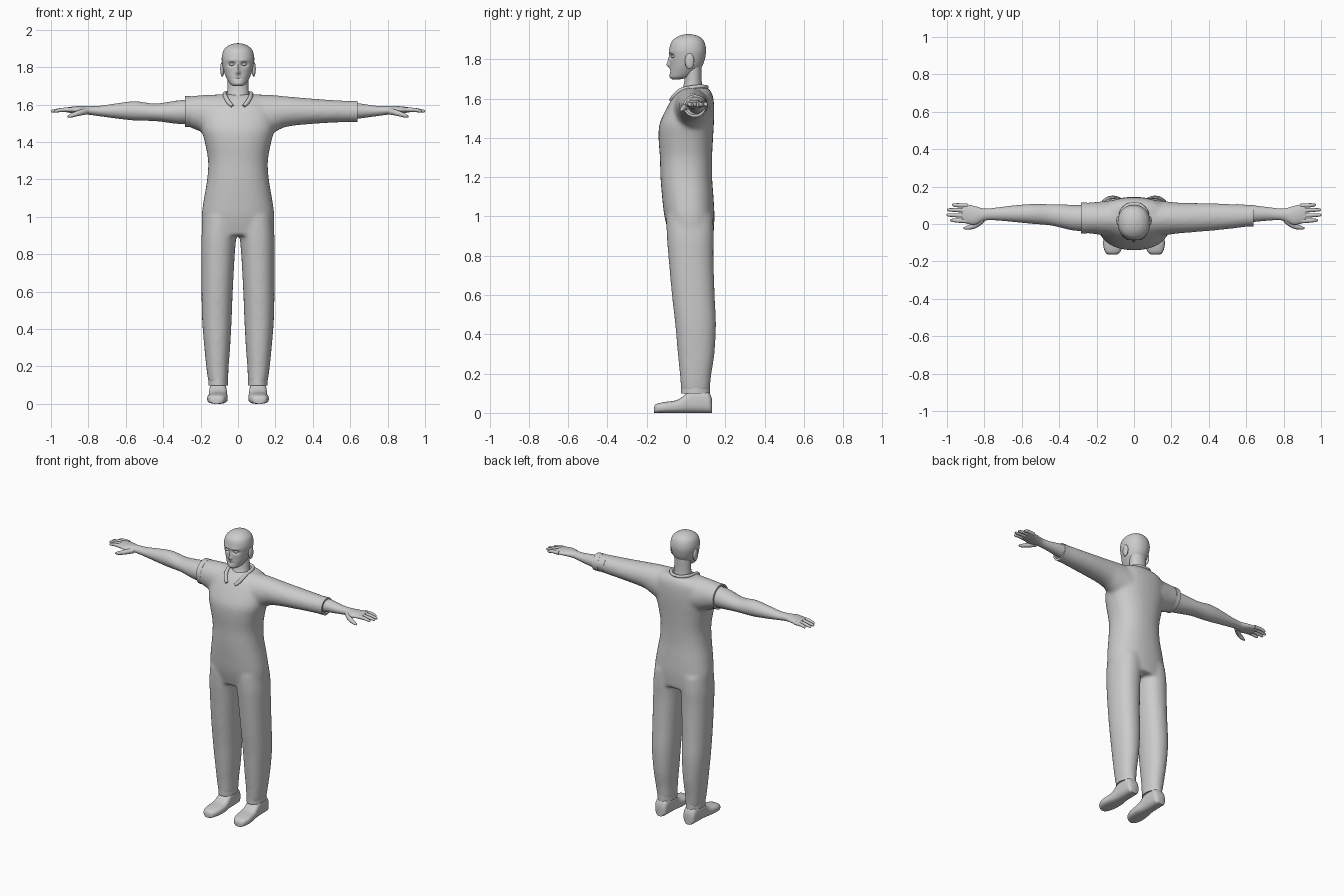
import bpy
import bmesh
from math import cos, sin, pi, exp

cube = bpy.data.objects.get("Cube")
if cube:
    bpy.data.objects.remove(cube)

grey = bpy.data.materials.new("plain grey")
grey.use_nodes = True
grey.diffuse_color = (.6, .6, .6, 1)
grey.node_tree.nodes["Principled BSDF"].inputs["Base Color"].default_value = grey.diffuse_color


def spline(rows, steps):
    """Catmull-Rom interpolation through a list of equal-length tuples."""
    result = []
    last = len(rows) - 1
    for i in range(last):
        before, start, end, after = (rows[max(0, min(last, k))] for k in (i - 1, i, i + 1, i + 2))
        for s in range(steps):
            t = s / steps
            result.append([b + t * ((c - a) + t * ((2 * a - 5 * b + 4 * c - d) + t * (3 * b - a - 3 * c + d))) / 2
                           for a, b, c, d in zip(before, start, end, after)])
    result.append(list(rows[last]))
    return result


def loft(bm, axis, rows, steps=4, sides=32, power=2.0, mirror=1):
    """Skin rings given as (position, low a, high a, low b, high b) along an axis."""
    def rounded(value):
        return (abs(value) ** (2 / power)) * (1 if value >= 0 else -1)

    rings = []
    for pos, a_low, a_high, b_low, b_high in spline(rows, steps):
        ring = []
        for k in range(sides):
            angle = 2 * pi * k / sides
            a = (a_low + a_high) / 2 + (a_high - a_low) / 2 * rounded(cos(angle))
            b = (b_low + b_high) / 2 + (b_high - b_low) / 2 * rounded(sin(angle))
            x, y, z = {"x": (pos, a, b), "y": (a, pos, b), "z": (a, b, pos)}[axis]
            ring.append(bm.verts.new((x * mirror, y, z)))
        rings.append(ring)
    for lower, upper in zip(rings, rings[1:]):
        for k in range(sides):
            n = (k + 1) % sides
            bm.faces.new((lower[k], lower[n], upper[n], upper[k]))
    bm.faces.new(rings[0])
    bm.faces.new(rings[-1])


def finish(name, bm):
    """Turn the bmesh into a smooth shaded object."""
    bmesh.ops.recalc_face_normals(bm, faces=bm.faces)
    mesh = bpy.data.meshes.new(name)
    bm.to_mesh(mesh)
    bm.free()
    mesh.materials.append(grey)
    obj = bpy.data.objects.new(name, mesh)
    bpy.context.collection.objects.link(obj)
    bpy.ops.object.select_all(action="DESELECT")
    obj.select_set(True)
    bpy.context.view_layer.objects.active = obj
    bpy.ops.object.shade_smooth_by_angle(angle=pi / 4)
    return obj


def part(name, axis, rows, **options):
    bm = bmesh.new()
    loft(bm, axis, rows, **options)
    return finish(name, bm)


def tube(name, points, radii, mirror=1):
    """A round tapered tube through a few points."""
    curve = bpy.data.curves.new(name, "CURVE")
    curve.dimensions = "3D"
    curve.bevel_depth = 1
    curve.bevel_resolution = 3
    curve.use_fill_caps = True
    path = curve.splines.new("POLY")
    dense = spline([(*p, r) for p, r in zip(points, radii)], 4)
    path.points.add(len(dense) - 1)
    for point, (x, y, z, radius) in zip(path.points, dense):
        point.co = (x * mirror, y, z, 1)
        point.radius = radius
    path.use_smooth = True
    curve.materials.append(grey)
    obj = bpy.data.objects.new(name, curve)
    bpy.context.collection.objects.link(obj)


def ellipsoid(name, centre, size):
    bm = bmesh.new()
    bmesh.ops.create_uvsphere(bm, u_segments=20, v_segments=12, radius=1)
    bmesh.ops.scale(bm, vec=size, verts=bm.verts)
    bmesh.ops.translate(bm, vec=centre, verts=bm.verts)
    return finish(name, bm)


# Overall: trunk, trouser legs and sleeves fused into one soft garment
trunk = [(.9, .19, -.085, .14), (1, .195, -.11, .145), (1.1, .182, -.122, .14), (1.2, .165, -.13, .133),
         (1.3, .16, -.133, .133), (1.4, .178, -.14, .138), (1.47, .195, -.135, .142), (1.54, .195, -.105, .144),
         (1.6, .185, -.07, .14), (1.635, .15, -.04, .128), (1.655, .1, -.015, .11)]
leg = [(.11, .053, .158, -.025, .12), (.2, .05, .17, -.032, .13), (.3, .042, .18, -.042, .145),
       (.45, .034, .192, -.055, .153), (.6, .028, .195, -.072, .146), (.8, .017, .196, -.09, .14),
       (.9, .008, .195, -.098, .142), (1, .0, .185, -.1, .138)]
sleeve = [(.1, -.07, .13, 1.41, 1.655), (.2, -.055, .118, 1.455, 1.65), (.27, -.048, .113, 1.483, 1.643),
          (.45, -.033, .11, 1.5, 1.628), (.63, -.012, .1, 1.508, 1.618)]
bm = bmesh.new()
loft(bm, "z", [(z, -w, w, f, b) for z, w, f, b in trunk], power=2.3)
for side in (1, -1):
    loft(bm, "z", leg, power=2.2, mirror=side)
loft(bm, "x", sleeve)
loft(bm, "x", sleeve[:3], mirror=-1)
overall = finish("overall", bm)
remesh = overall.modifiers.new("fuse", "REMESH")
remesh.mode = "VOXEL"
remesh.voxel_size = .011
remesh.use_smooth_shade = True
relax = overall.modifiers.new("soften", "SMOOTH")
relax.factor = .5
relax.iterations = 8


def hem(name, axis, ring, start, end, mirror=1):
    """Open cuff with a turned-in edge at the end of a sleeve or leg."""
    a_low, a_high, b_low, b_high = ring
    t = .012
    outer = (a_low, a_high, b_low, b_high)
    inner = (a_low + t, a_high - t, b_low + t, b_high - t)
    back = end + (start - end) * .6
    part(name, axis, [(start, *outer), (end, *outer), (end, *inner), (back, *inner)], steps=1, mirror=mirror)


hem("long_sleeve_hem", "x", (-.014, .102, 1.506, 1.62), .6, .64)
hem("short_sleeve_hem", "x", (-.05, .115, 1.481, 1.645), .25, .283, mirror=-1)

# Shoes, trouser hems, arms, hands and ears on both sides
shoe = [(-.164, .095, .135, 0, .028), (-.152, .075, .153, 0, .045), (-.11, .058, .165, 0, .055),
        (-.05, .055, .16, 0, .064), (-.015, .058, .156, 0, .085), (.02, .06, .154, 0, .115),
        (.09, .062, .152, 0, .118), (.12, .066, .148, 0, .1), (.132, .08, .134, 0, .07)]
arm = [(.22, -.035, .1, 1.495, 1.63), (.32, -.035, .102, 1.497, 1.622), (.44, -.008, .105, 1.512, 1.605),
       (.55, .002, .106, 1.515, 1.617), (.65, .012, .098, 1.526, 1.606), (.74, .02, .087, 1.538, 1.593),
       (.8, .018, .082, 1.546, 1.592), (.85, -.004, .095, 1.55, 1.592), (.9, .004, .106, 1.556, 1.587),
       (.92, .01, .105, 1.56, 1.583)]
fingers = {"index": (.016, .975), "middle": (.044, .992), "ring": (.072, .99), "little": (.098, .965)}
for side, label in ((1, "left"), (-1, "right")):
    part(label + "_shoe", "y", shoe, power=2.8, mirror=side)
    hem(label + "_trouser_hem", "z", (.053, .159, -.026, .122), .15, .098, mirror=side)
    part(label + "_arm", "x", arm if side < 0 else arm[3:], mirror=side)
    for finger, (y, tip) in fingers.items():
        tube(label + "_" + finger + "_finger",
             [(.89, y, 1.572), (.94, y + .002, 1.572), (tip, y + .004, 1.565), (tip + .008, y + .004, 1.563)],
             [.012, .011, .008, .003], side)
    tube(label + "_thumb", [(.81, .025, 1.565), (.85, -.008, 1.555), (.89, -.02, 1.542), (.912, -.022, 1.536)],
         [.018, .015, .011, .004], side)
    ellipsoid(label + "_ear", (side * .084, .018, 1.79), (.011, .024, .04))
    ellipsoid(label + "_eye", (side * .033, -.066, 1.815), (.014, .012, .008))
    # Collar lapel from the open front round to the nape
    tube(label + "_collar", [(.03, -.078, 1.592), (.05, -.06, 1.612), (.068, -.02, 1.645), (.068, .06, 1.66),
                             (.035, .1, 1.66), (0, .106, 1.658)], [.009, .012, .012, .011, .01, .01], side)

# Neck
part("neck", "z", [(1.58, -.065, .065, -.06, .085), (1.64, -.06, .06, -.025, .085),
                   (1.69, -.056, .056, -.008, .08), (1.77, -.056, .056, -.01, .08)])

# Head, with sockets, brow, nose, lips and chin pushed in or out of the face
skull = [(1.698, .022, -.07, -.03), (1.71, .042, -.081, .02), (1.74, .06, -.082, .062), (1.77, .073, -.081, .085),
         (1.81, .083, -.083, .098), (1.85, .087, -.085, .102), (1.89, .077, -.073, .092),
         (1.914, .053, -.045, .07), (1.925, .025, -.015, .04), (1.928, .005, .008, .018)]
features = [(.033, 1.815, .017, .011, .018), (.03, 1.837, .025, .008, -.004), (0, 1.772, .011, .013, -.018),
            (0, 1.797, .008, .018, -.01), (0, 1.739, .022, .004, .004), (0, 1.712, .02, .01, -.003)]
bm = bmesh.new()
loft(bm, "z", [(z, -w, w, f, b) for z, w, f, b in skull], steps=8, sides=72, power=2.15)
for v in bm.verts:
    if v.co.y < 0:
        x, z = abs(v.co.x), v.co.z
        v.co.y += sum(push * exp(-((x - fx) / wide) ** 2 - ((z - fz) / tall) ** 2)
                      for fx, fz, wide, tall, push in features)
finish("head", bm)
